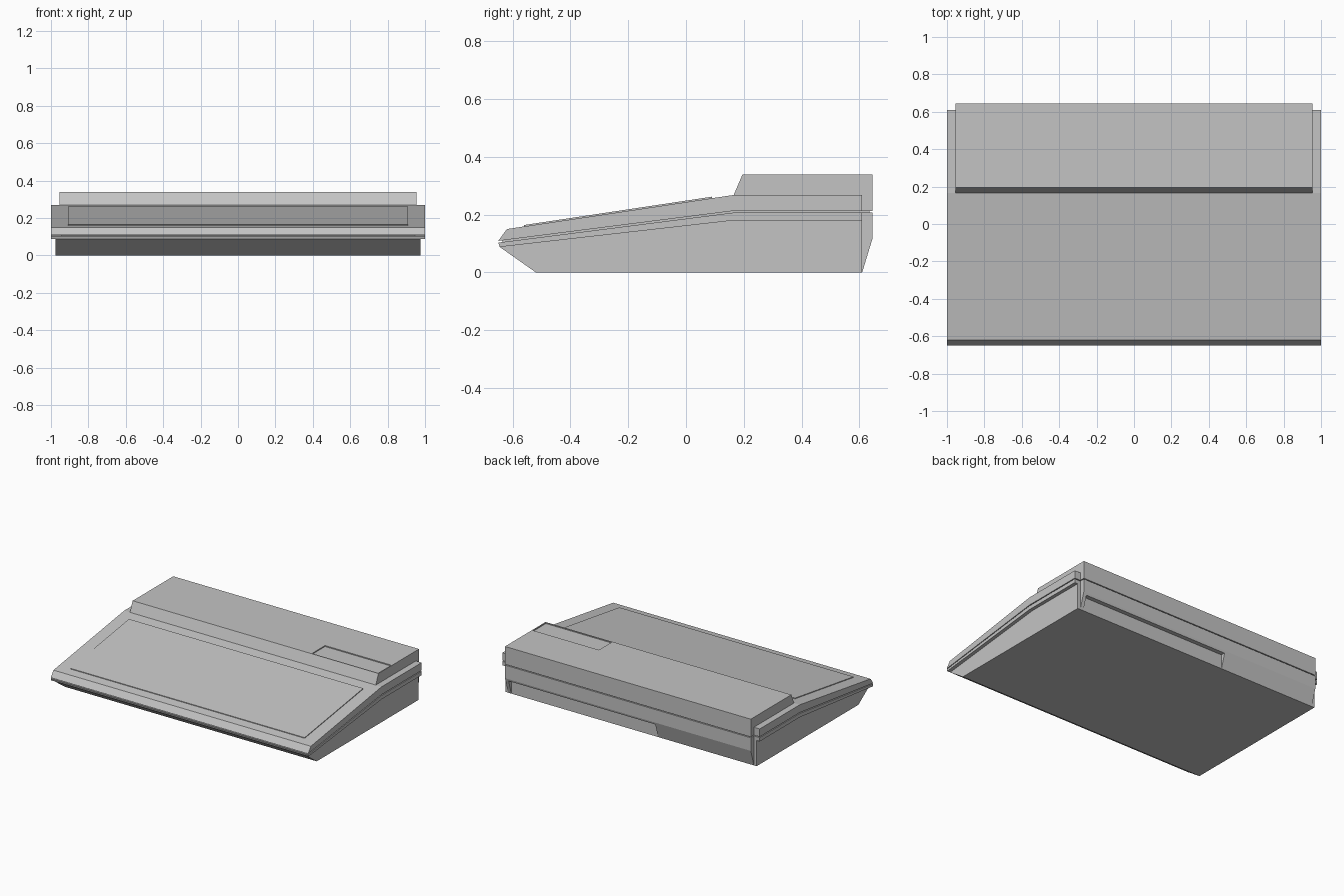
import bpy, bmesh

old = bpy.data.objects.get("Cube")
if old:
    bpy.data.objects.remove(old, do_unlink=True)

grey = bpy.data.materials.new("warm_grey_plastic")
grey.use_nodes = True
colour = (0.55, 0.55, 0.55, 1)
grey.diffuse_color = colour
grey.node_tree.nodes["Principled BSDF"].inputs["Base Color"].default_value = colour


def extrude(name, profile, x0, x1):
    """Sweep a (y, z) side profile across the width."""
    bm = bmesh.new()
    face = bm.faces.new([bm.verts.new((x0, y, z)) for y, z in profile])
    out = bmesh.ops.extrude_face_region(bm, geom=[face])
    moved = [v for v in out["geom"] if isinstance(v, bmesh.types.BMVert)]
    bmesh.ops.translate(bm, verts=moved, vec=(x1 - x0, 0, 0))
    bmesh.ops.recalc_face_normals(bm, faces=bm.faces)
    mesh = bpy.data.meshes.new(name)
    bm.to_mesh(mesh)
    bm.free()
    mesh.materials.append(grey)
    obj = bpy.data.objects.new(name, mesh)
    bpy.context.collection.objects.link(obj)
    return obj


def cut(target, name, x, y, z):
    """Subtract a box given by its x, y and z ranges."""
    box = extrude(name, [(y[0], z[0]), (y[1], z[0]), (y[1], z[1]), (y[0], z[1])], *x)
    box.hide_render = True
    box.hide_set(True)
    mod = target.modifiers.new(name, "BOOLEAN")
    mod.operation = "DIFFERENCE"
    mod.solver = "EXACT"
    mod.object = box


KINK, END, BACK = 0.165, 0.61, 0.645
BODY, REAR = 0.976, 0.955

# Lower tray, slightly narrower than the rims
extrude("lower_case", [(-0.52, 0), (END, 0), (END, 0.18), (KINK, 0.18), (-0.645, 0.088)],
        -BODY, BODY)

# Two overhanging rims with a recessed seam between them
extrude("lower_rim", [(-0.645, 0.088), (KINK, 0.18), (END, 0.18), (END, 0.207),
                      (KINK, 0.207), (-0.65, 0.103)], -1, 1)
extrude("upper_rim", [(-0.65, 0.109), (KINK, 0.213), (END, 0.213), (END, 0.268),
                      (KINK, 0.268), (-0.62, 0.15)], -1, 1)
extrude("seam_core", [(-0.635, 0.1), (KINK, 0.2), (0.635, 0.2), (0.635, 0.222),
                      (KINK, 0.222), (-0.635, 0.12)], -0.945, 0.945)

# Sloped keyboard panel lying on the front deck
extrude("keyboard_panel", [(-0.56, 0.155), (0.09, 0.252), (0.09, 0.262), (-0.56, 0.164)],
        -0.91, 0.91)

# Rear wall with the port bay cut from its lower edge
rear = extrude("rear_wall", [(0.59, 0), (END, 0), (BACK, 0.115), (BACK, 0.207), (0.59, 0.207)],
               -REAR, REAR)
cut(rear, "port_bay_cutter", (-0.21, 0.93), (END, 0.7), (-0.05, 0.1))

# Raised rear housing with a shallow hatch recess
housing = extrude("rear_housing", [(KINK, 0.268), (0.195, 0.338), (BACK, 0.338), (BACK, 0.213),
                                   (0.59, 0.213), (0.59, 0.25), (KINK, 0.25)], -REAR, REAR)
cut(housing, "hatch_cutter", (0.435, 0.948), (0.201, 0.345), (0.331, 0.4))
